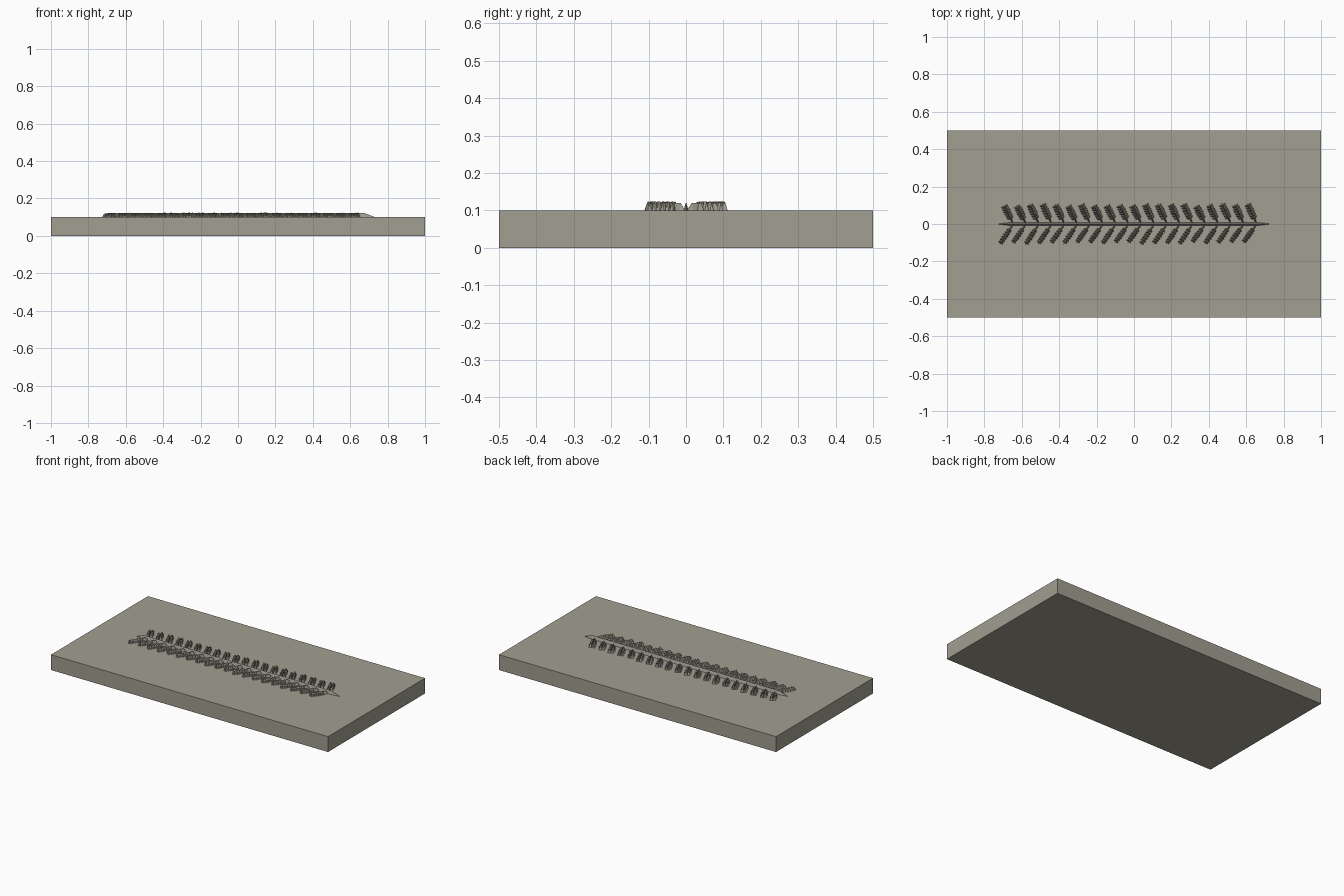
import bpy, bmesh, math, random
from mathutils import Vector

if "Cube" in bpy.data.objects:
    bpy.data.objects.remove(bpy.data.objects["Cube"])

random.seed(4)
TOP = 0.10      # slab top height
SINK = 0.004    # how far the relief reaches into the slab

stone = bpy.data.materials.new("warm_grey_stone")
stone.diffuse_color = (0.36, 0.342, 0.283, 1)
stone.use_nodes = True
stone.node_tree.nodes["Principled BSDF"].inputs["Base Color"].default_value = stone.diffuse_color


def finish(bm, name):
    bmesh.ops.recalc_face_normals(bm, faces=bm.faces)
    mesh = bpy.data.meshes.new(name)
    bm.to_mesh(mesh)
    bm.free()
    mesh.materials.append(stone)
    obj = bpy.data.objects.new(name, mesh)
    bpy.context.collection.objects.link(obj)
    return obj


def ridge(bm, a, b, width, height, taper):
    """Roof-shaped ridge from a to b with sloping pointed ends."""
    a, b = Vector(a), Vector(b)
    d = (b - a).normalized()
    n = Vector((-d.y, d.x)) * width / 2
    pts = [(a, -SINK), (a + d * taper - n, -SINK), (b - d * taper - n, -SINK),
           (b, -SINK), (b - d * taper + n, -SINK), (a + d * taper + n, -SINK),
           (a + d * taper, height), (b - d * taper, height)]
    v = [bm.verts.new((p.x, p.y, TOP + z)) for p, z in pts]
    for f in ((5, 4, 3, 2, 1, 0), (0, 1, 6), (1, 2, 7, 6), (2, 3, 7),
              (3, 4, 7), (4, 5, 6, 7), (5, 0, 6)):
        bm.faces.new([v[i] for i in f])


# Slab
bm = bmesh.new()
bmesh.ops.create_cube(bm, size=1)
for v in bm.verts:
    v.co = (v.co.x * 2, v.co.y, (v.co.z + 0.5) * TOP)
finish(bm, "stone_slab")

# Central stem
bm = bmesh.new()
ridge(bm, (-0.745, 0), (0.745, 0), 0.016, 0.022, 0.07)
finish(bm, "fossil_stem")

# Fronds on both sides, each a midrib with pairs of small leaflets
for side, name, lean, spread in ((1, "back_fronds", 0.052, 0.023),
                                 (-1, "front_fronds", 0.075, 0.017)):
    bm = bmesh.new()
    for i in range(20):
        base = Vector((-0.645 + i * 0.0685, 0))
        tip = base + Vector((-lean, side * random.uniform(0.100, 0.114)))
        d = (tip - base).normalized()
        n = Vector((-d.y, d.x))
        ridge(bm, base, tip, 0.011, 0.020, 0.018)
        for j in range(6):
            t = 0.26 + 0.115 * j
            root = base.lerp(tip, t)
            reach = spread * (1.0 - 0.5 * abs(t - 0.55))
            for s in (-1, 1):
                end = root + n * s * reach + d * 0.012
                ridge(bm, root - n * s * 0.003, end, 0.013,
                      random.uniform(0.018, 0.024), 0.009)
    finish(bm, name)
